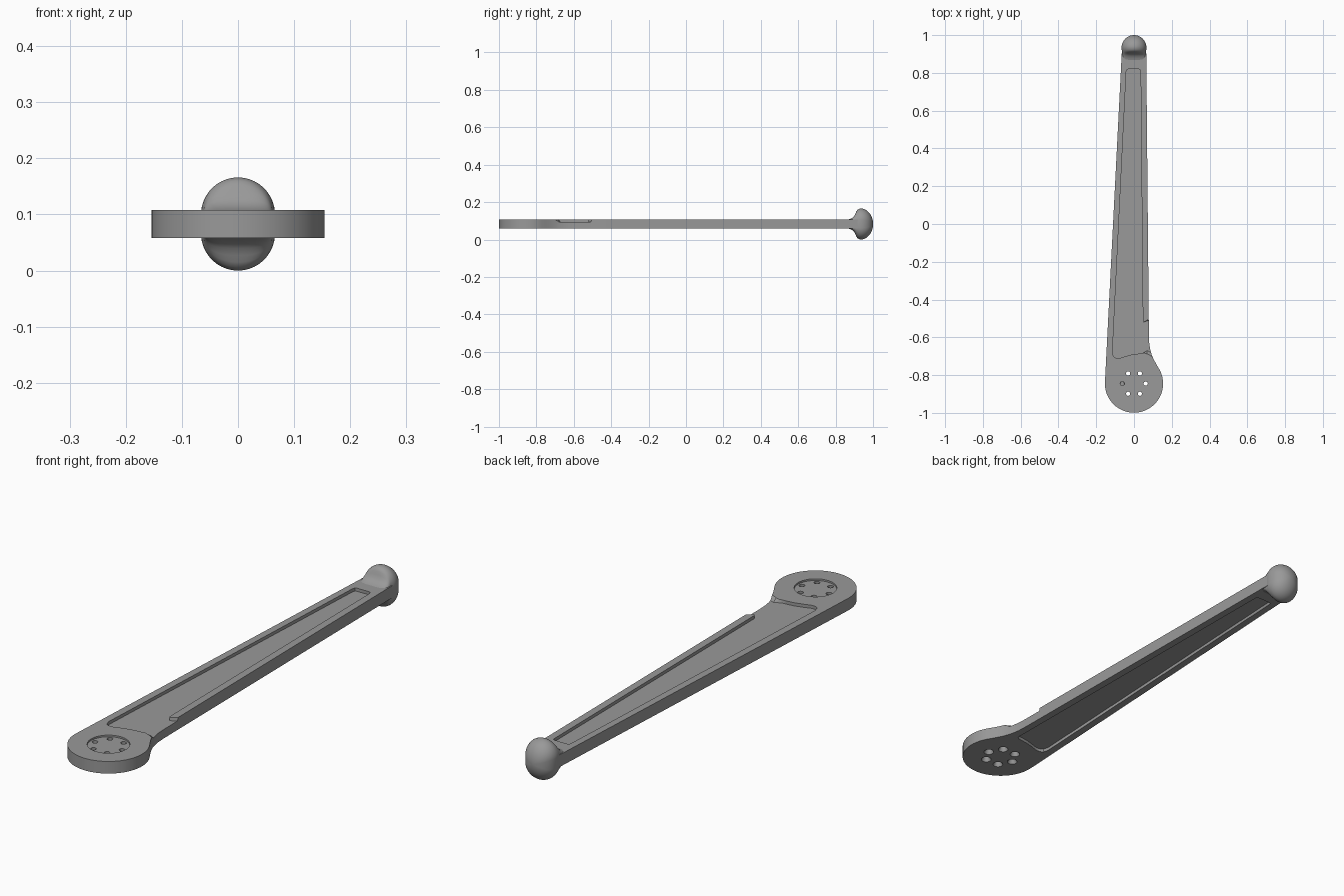
import bpy, bmesh, math

if "Cube" in bpy.data.objects:
    bpy.data.objects.remove(bpy.data.objects["Cube"])

HUB_Y, HUB_R = -0.845, 0.154
Z0, Z1, ZC = 0.06, 0.11, 0.085

dark_grey = bpy.data.materials.new("dark_grey")
dark_grey.diffuse_color = (0.32, 0.32, 0.32, 1)
dark_grey.use_nodes = True
dark_grey.node_tree.nodes["Principled BSDF"].inputs["Base Color"].default_value = dark_grey.diffuse_color


def prism(name, outline, z0, z1):
    """Extrude a flat outline from z0 to z1."""
    bm = bmesh.new()
    face = bm.faces.new([bm.verts.new((x, y, z0)) for x, y in outline])
    out = bmesh.ops.extrude_face_region(bm, geom=[face])
    for g in out["geom"]:
        if isinstance(g, bmesh.types.BMVert):
            g.co.z = z1
    bmesh.ops.recalc_face_normals(bm, faces=bm.faces)
    return to_object(name, bm)


def to_object(name, bm):
    mesh = bpy.data.meshes.new(name)
    bm.to_mesh(mesh)
    bm.free()
    mesh.materials.append(dark_grey)
    obj = bpy.data.objects.new(name, mesh)
    bpy.context.collection.objects.link(obj)
    return obj


def circle(cx, cy, r, n):
    return [(cx + r * math.cos(2 * math.pi * i / n),
             cy + r * math.sin(2 * math.pi * i / n)) for i in range(n)]


def activate(obj):
    bpy.ops.object.select_all(action='DESELECT')
    obj.select_set(True)
    bpy.context.view_layer.objects.active = obj


def cut(obj, cutter):
    """Subtract the cutter and throw it away."""
    cutter.hide_render = True
    mod = obj.modifiers.new("cut", 'BOOLEAN')
    mod.operation, mod.solver, mod.object = 'DIFFERENCE', 'EXACT', cutter
    activate(obj)
    bpy.ops.object.modifier_apply(modifier=mod.name)
    bpy.data.objects.remove(cutter, do_unlink=True)


def smooth(obj):
    activate(obj)
    bpy.ops.object.shade_smooth_by_angle(angle=math.radians(35))


# Arm plate: round hub, tapering bar, concave blend on the right
hub_arc = [(HUB_R * math.cos(a), HUB_Y + HUB_R * math.sin(a))
           for a in (math.radians(178 + i * 212 / 56) for i in range(57))]
arm = prism("arm_plate", hub_arc + [
    (0.118, -0.742), (0.104, -0.716), (0.093, -0.69), (0.086, -0.665),
    (0.081, -0.635), (0.079, -0.60), (0.078, -0.5),
    (0.065, 0.90), (0.064, 0.92), (-0.064, 0.92), (-0.065, 0.90)], Z0, Z1)

# Long shallow pockets; the top one opens through the right edge near the hub
far_end = [(-0.041, 0.808), (-0.038, 0.817), (-0.03, 0.82),
           (0.026, 0.82), (0.033, 0.817), (0.035, 0.808)]
near_end = [(0.02, -0.687), (-0.01, -0.691), (-0.045, -0.70), (-0.075, -0.71),
            (-0.095, -0.71), (-0.108, -0.702), (-0.114, -0.68)]
opening = [(0.047, -0.515), (0.051, -0.521), (0.12, -0.478), (0.12, -0.715),
           (0.095, -0.705), (0.07, -0.692), (0.045, -0.685)]
closed = [(0.048, -0.67), (0.046, -0.68), (0.038, -0.685)]
top_pocket = prism("top_pocket", far_end + opening + near_end, Z1 - 0.013, Z1 + 0.003)
# The two ends of the side opening slope instead of dropping straight down
for v in top_pocket.data.vertices:
    if v.co.x > 0.06 and v.co.z < Z1:
        v.co.y += 0.022 if v.co.y < -0.6 else -0.012
cut(arm, top_pocket)
cut(arm, prism("bottom_pocket", far_end + closed + near_end, -0.1, Z0 + 0.013))

# Shallow round recess in the hub, with six countersunk bolt holes
cut(arm, prism("hub_recess", circle(0, HUB_Y, 0.08, 48), Z1 - 0.007, 0.2))
for i in range(6):
    a = i * math.pi / 3
    x, y = 0.062 * math.cos(a), HUB_Y + 0.062 * math.sin(a)
    cut(arm, prism("bolt_hole", circle(x, y, 0.011, 20), -0.1, 0.2))
    bm = bmesh.new()
    bmesh.ops.create_cone(bm, cap_ends=True, segments=20, radius1=0.0215,
                          radius2=0.0105, depth=0.024)
    bmesh.ops.translate(bm, verts=bm.verts, vec=(x, y, Z0 + 0.009))
    cut(arm, to_object("countersink", bm))
smooth(arm)

# End knob: capsule sections lofted along y (y, half width, half height, squareness)
sections = [(0.862, 0.063, 0.023, 5), (0.876, 0.063, 0.027, 4.5),
            (0.890, 0.063, 0.034, 3.8), (0.899, 0.063, 0.043, 3.2),
            (0.906, 0.063, 0.056, 2.6), (0.911, 0.063, 0.068, 2.2),
            (0.917, 0.064, 0.077, 2), (0.925, 0.0655, 0.081, 2)]
for i in range(16):
    t = i / 16 * math.pi / 2
    sections.append((0.934 + 0.066 * math.sin(t), 0.066 * math.cos(t),
                     0.083 * math.cos(t), 2))
N = 48
bm = bmesh.new()
rings = []
for y, w, h, n in sections:
    ring = []
    for k in range(N):
        a = 2 * math.pi * (k + 0.5) / N
        c, s = math.cos(a), math.sin(a)
        z = 0.2 * h + 0.8 * h * abs(s) ** (2 / n)
        ring.append(bm.verts.new((w * math.copysign(abs(c) ** (2 / n), c), y,
                                  ZC + math.copysign(z, s))))
    rings.append(ring)
tip = bm.verts.new((0, 1.0, ZC))
for r0, r1 in zip(rings, rings[1:]):
    for k in range(N):
        bm.faces.new((r0[k], r0[(k + 1) % N], r1[(k + 1) % N], r1[k]))
for k in range(N):
    bm.faces.new((rings[-1][k], rings[-1][(k + 1) % N], tip))
bm.faces.new(rings[0])
bmesh.ops.recalc_face_normals(bm, faces=bm.faces)
knob = to_object("end_knob", bm)
smooth(knob)

# Stand on the ground
for obj in (arm, knob):
    obj.location.z -= 0.002
